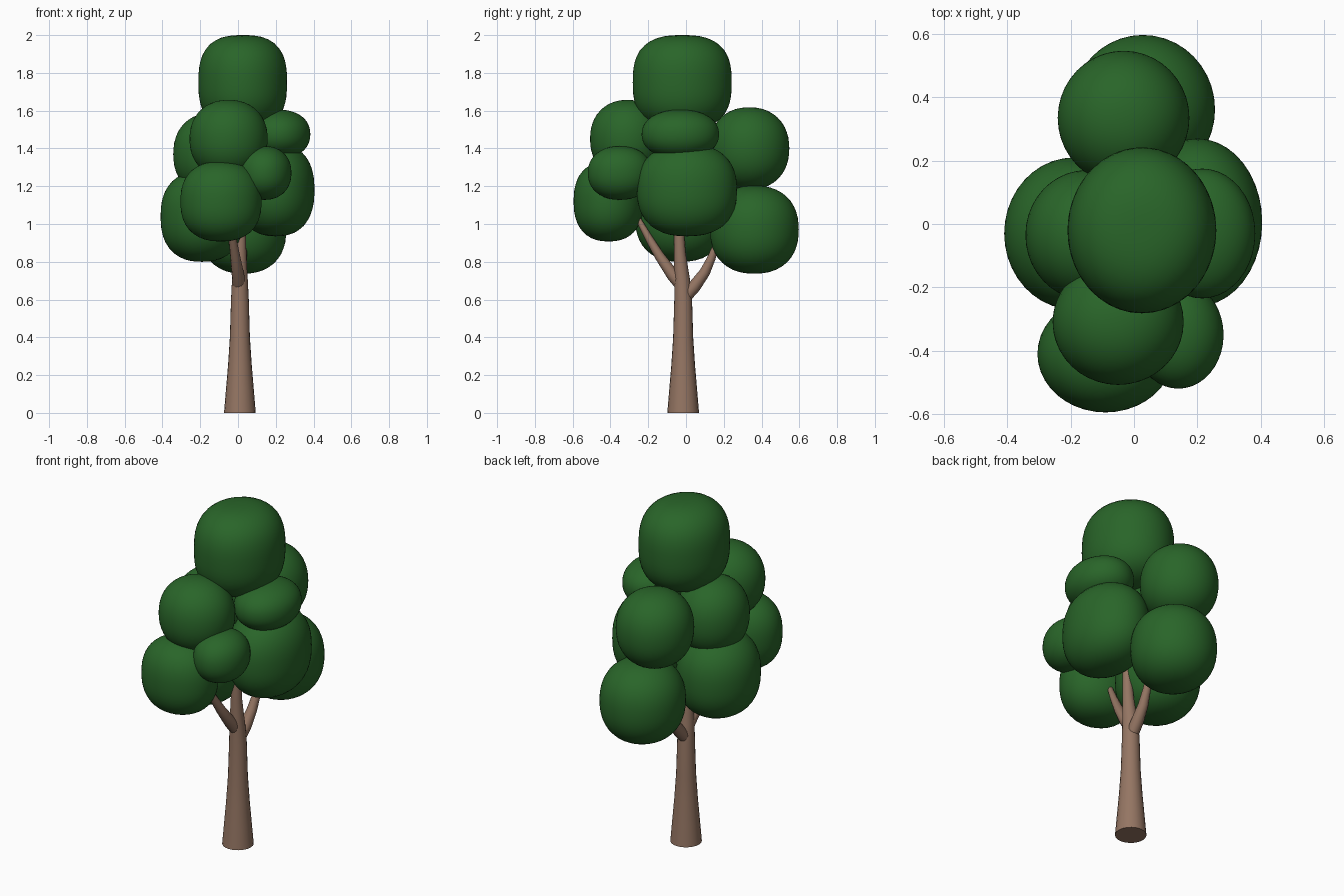
import bpy, bmesh, math
from mathutils import Vector

if "Cube" in bpy.data.objects:
    bpy.data.objects.remove(bpy.data.objects["Cube"])


def material(name, rgb):
    m = bpy.data.materials.new(name)
    m.diffuse_color = (*rgb, 1)
    m.use_nodes = True
    m.node_tree.nodes["Principled BSDF"].inputs["Base Color"].default_value = m.diffuse_color
    return m


BARK = material("bark", (0.30, 0.18, 0.125))
LEAF = material("leaf", (0.022, 0.13, 0.022))


def tube(name, points, sides=20):
    """Tapered tube along (x, y, z, radius) points, closed at both ends."""
    bm = bmesh.new()
    rings = []
    for i, p in enumerate(points):
        a = Vector(points[max(i - 1, 0)][:3])
        b = Vector(points[min(i + 1, len(points) - 1)][:3])
        d = (b - a).normalized() if 0 < i else Vector((b - a)).normalized()
        if name == "trunk":
            d = Vector((0, 0, 1))
        u = Vector((1, 0, 0))
        u = (u - d * u.dot(d)).normalized()
        v = d.cross(u)
        rings.append([bm.verts.new(Vector(p[:3]) + p[3] * (u * math.cos(t) + v * math.sin(t)))
                      for t in (2 * math.pi * k / sides for k in range(sides))])
    for r, s in zip(rings, rings[1:]):
        for k in range(sides):
            j = (k + 1) % sides
            bm.faces.new((r[k], r[j], s[j], s[k]))
    bm.faces.new(rings[0][::-1])
    bm.faces.new(rings[-1])
    finish(bm, name, BARK)


def finish(bm, name, mat):
    me = bpy.data.meshes.new(name)
    bm.to_mesh(me)
    bm.free()
    me.materials.append(mat)
    ob = bpy.data.objects.new(name, me)
    bpy.context.collection.objects.link(ob)
    bpy.ops.object.select_all(action='DESELECT')
    ob.select_set(True)
    bpy.context.view_layer.objects.active = ob
    bpy.ops.object.shade_smooth_by_angle(angle=math.radians(50))


def clump(name, centre, radii, n):
    """Slightly boxy ellipsoid of leaves: n = 2 is round, higher is squarer in profile."""
    bm = bmesh.new()
    bmesh.ops.create_icosphere(bm, subdivisions=4, radius=1)
    for v in bm.verts:
        c = v.co
        s = (math.hypot(c.x, c.y) ** n + abs(c.z) ** n) ** (-1 / n)
        v.co = Vector([centre[i] + radii[i] * s * c[i] for i in range(3)])
    finish(bm, name, LEAF)


# Trunk, flared at the foot and running up into the crown
tube("trunk", [(0.01, -0.015, 0, 0.084), (0.01, -0.015, 0.12, 0.074),
               (0.01, -0.015, 0.25, 0.063), (0.01, -0.015, 0.4, 0.053),
               (0.01, -0.015, 0.6, 0.047), (0.01, -0.02, 0.7, 0.042),
               (0.013, -0.033, 0.85, 0.031), (0.016, -0.037, 0.98, 0.025),
               (0.02, -0.03, 1.3, 0.02), (0.025, -0.02, 1.65, 0.014)])

# Two forked branches
tube("front_branch", [(0.005, -0.02, 0.67, 0.034), (0.0, -0.07, 0.73, 0.033),
                      (-0.015, -0.14, 0.83, 0.026), (-0.03, -0.2, 0.93, 0.02),
                      (-0.045, -0.25, 1.02, 0.015), (-0.07, -0.35, 1.12, 0.012)], 12)
tube("back_branch", [(0.01, 0.0, 0.62, 0.034), (0.015, 0.045, 0.67, 0.034),
                     (0.02, 0.1, 0.745, 0.028), (0.025, 0.135, 0.82, 0.022),
                     (0.03, 0.165, 0.9, 0.017), (0.03, 0.22, 0.98, 0.012)], 12)

# Leaf clumps of the crown
for name, centre, radii, n in (
    ("top", (0.025, -0.02, 1.75), (0.235, 0.262, 0.25), 2.7),
    ("front_upper", (-0.05, -0.31, 1.45), (0.207, 0.198, 0.207), 2.2),
    ("front_lower", (-0.09, -0.41, 1.12), (0.215, 0.185, 0.212), 2.4),
    ("front_small", (0.14, -0.35, 1.27), (0.143, 0.17, 0.142), 2.2),
    ("right_lower", (0.2, 0.005, 1.18), (0.205, 0.265, 0.245), 2.4),
    ("right_upper", (0.215, -0.03, 1.475), (0.168, 0.205, 0.13), 2.2),
    ("left_lower", (-0.19, -0.03, 1.04), (0.22, 0.24, 0.24), 2.4),
    ("left_upper", (-0.15, -0.035, 1.37), (0.193, 0.205, 0.215), 2.2),
    ("back_lower", (0.028, 0.362, 0.97), (0.228, 0.235, 0.233), 2.3),
    ("back_upper", (-0.033, 0.335, 1.4), (0.208, 0.212, 0.218), 2.2),
):
    clump("leaves_" + name, centre, radii, n)
